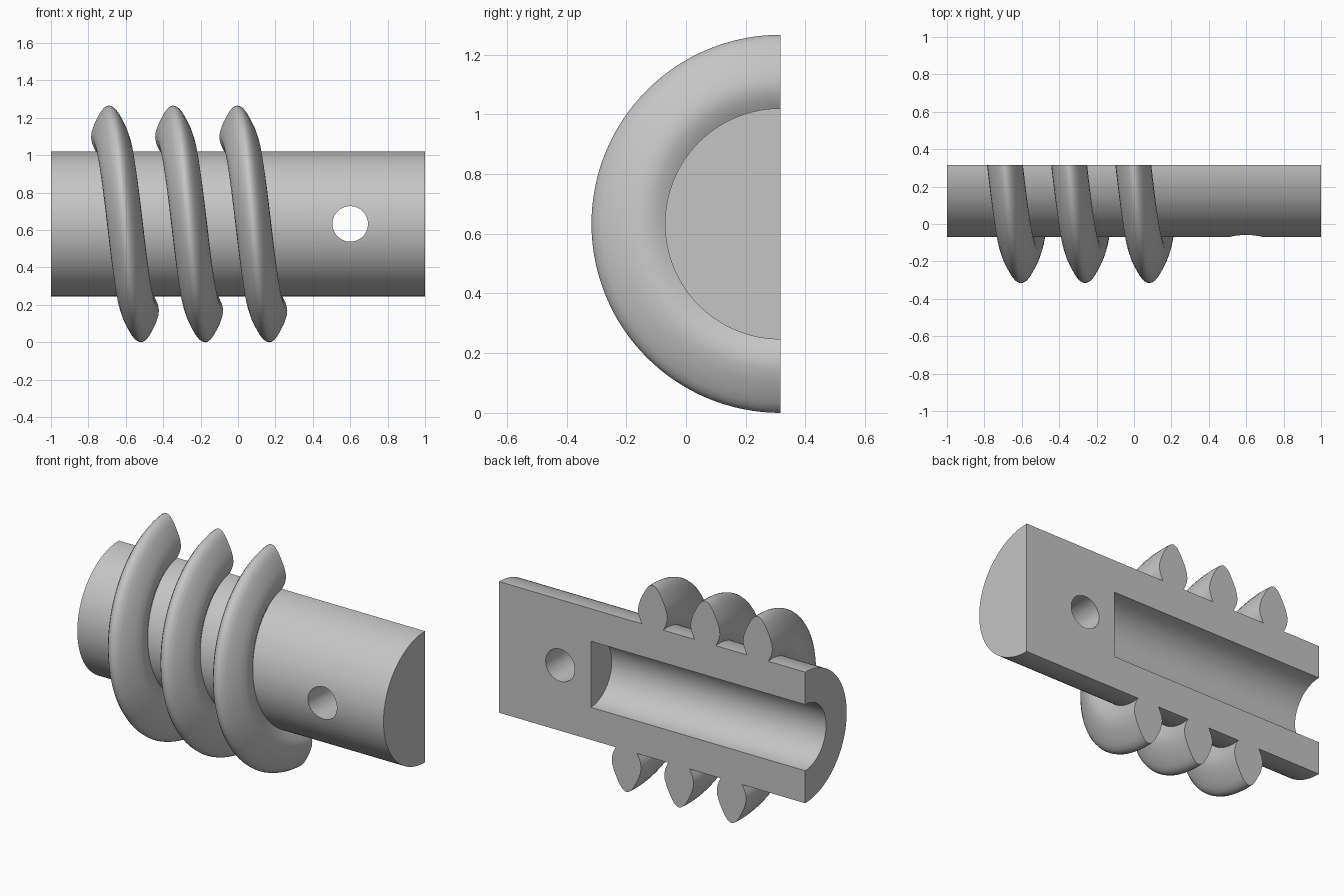
import bpy, bmesh, math
from mathutils import Matrix, Vector

if "Cube" in bpy.data.objects:
    bpy.data.objects.remove(bpy.data.objects["Cube"], do_unlink=True)

R_OUT, R_BODY, R_BORE, R_HOLE = 0.633, 0.387, 0.195, 0.095
Y_CUT = R_OUT / 2          # plane of the lengthwise cut
Z_AXIS = R_OUT             # height of the shaft axis
PITCH = 0.343
SEGS = 64

grey = bpy.data.materials.new("light grey")
grey.use_nodes = True
COLOUR = (0.56, 0.56, 0.56, 1)
grey.diffuse_color = COLOUR
grey.node_tree.nodes["Principled BSDF"].inputs["Base Color"].default_value = COLOUR


def make_object(name, bm):
    bmesh.ops.recalc_face_normals(bm, faces=bm.faces)
    mesh = bpy.data.meshes.new(name)
    bm.to_mesh(mesh)
    bm.free()
    mesh.materials.append(grey)
    obj = bpy.data.objects.new(name, mesh)
    bpy.context.collection.objects.link(obj)
    return obj


def activate(obj):
    bpy.ops.object.select_all(action='DESELECT')
    obj.select_set(True)
    bpy.context.view_layer.objects.active = obj


def polar(x, r, angle):
    """Point on the front half: angle 0 is the top, pi the bottom."""
    return Vector((x, Y_CUT - r * math.sin(angle), Z_AXIS + r * math.cos(angle)))


def cutter(name, radius, length, centre, axis):
    bm = bmesh.new()
    turn = Matrix.Rotation(math.pi / 2, 4, axis)
    bmesh.ops.create_cone(bm, cap_ends=True, segments=SEGS, radius1=radius,
                          radius2=radius, depth=length,
                          matrix=Matrix.Translation(centre) @ turn)
    obj = make_object(name, bm)
    obj.hide_render = True
    return obj


# Half-round shaft
bm = bmesh.new()
profile = [bm.verts.new(polar(-1, R_BODY, math.pi * i / SEGS)) for i in range(SEGS + 1)]
face = bm.faces.new(profile)
result = bmesh.ops.extrude_face_region(bm, geom=[face])
moved = [v for v in result["geom"] if isinstance(v, bmesh.types.BMVert)]
bmesh.ops.translate(bm, verts=moved, vec=(2, 0, 0))
shaft = make_object("shaft", bm)

# Blind bore from the left end and cross hole near the other end
cutters = [
    cutter("bore_cutter", R_BORE, 1.6, (-0.4, Y_CUT, Z_AXIS), 'Y'),
    cutter("cross_hole_cutter", R_HOLE, 2, (0.6, 0, Z_AXIS), 'X'),
]
activate(shaft)
for c in cutters:
    mod = shaft.modifiers.new(c.name, 'BOOLEAN')
    mod.operation = 'DIFFERENCE'
    mod.solver = 'EXACT'
    mod.object = c
    bpy.ops.object.modifier_apply(modifier=mod.name)
for c in cutters:
    bpy.data.objects.remove(c, do_unlink=True)
bpy.ops.object.shade_smooth_by_angle(angle=math.radians(30))

# Bulging thread section: radius, half width
half = [(0.38, 0.066), (0.40, 0.077), (0.43, 0.09), (0.46, 0.096), (0.49, 0.093),
        (0.53, 0.08), (0.57, 0.06), (0.60, 0.043), (0.62, 0.027), (0.63, 0.012)]
section = [(r, -w) for r, w in half] + [(R_OUT, 0)] + [(r, w) for r, w in reversed(half)]

# Three half turns of thread
for n, start in enumerate((-0.69, -0.69 + PITCH, -0.69 + 2 * PITCH)):
    bm = bmesh.new()
    rings = []
    for i in range(SEGS + 1):
        a = math.pi * i / SEGS
        x = start + PITCH * a / (2 * math.pi)
        rings.append([bm.verts.new(polar(x + w, r, a)) for r, w in section])
    count = len(section)
    for a, b in zip(rings, rings[1:]):
        for j in range(count):
            k = (j + 1) % count
            bm.faces.new((a[j], a[k], b[k], b[j]))
    bm.faces.new(rings[0])
    bm.faces.new(rings[-1])
    thread = make_object(f"thread_{n + 1}", bm)
    activate(thread)
    bpy.ops.object.shade_smooth_by_angle(angle=math.radians(40))
